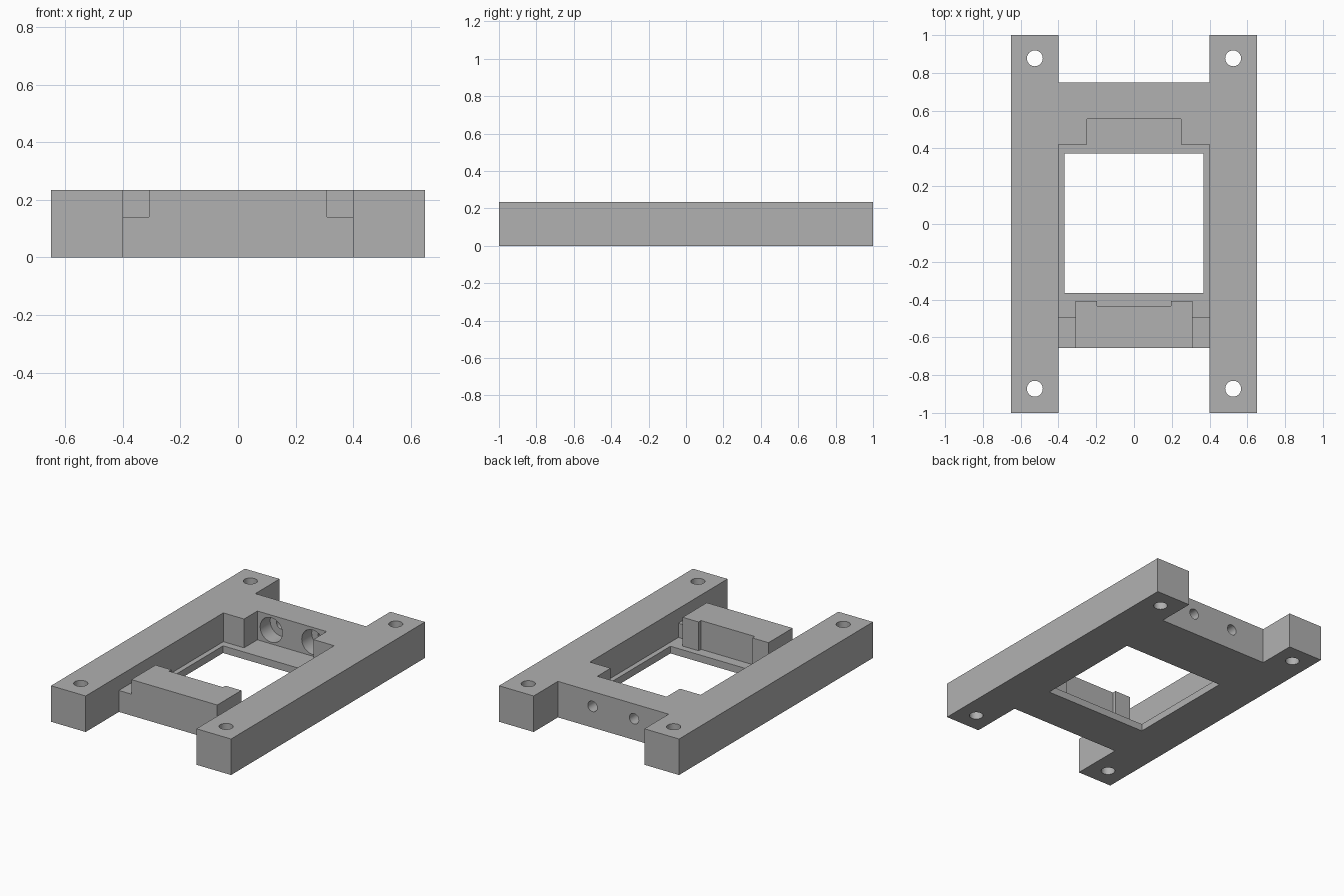
import bpy
import bmesh
from math import pi
from mathutils import Matrix

HEIGHT, FLOOR, STEP, TOP = 0.235, 0.047, 0.14, 0.3

if "Cube" in bpy.data.objects:
    bpy.data.objects.remove(bpy.data.objects["Cube"], do_unlink=True)

grey = bpy.data.materials.new("plain grey")
grey.use_nodes = True
grey.diffuse_color = (0.44, 0.44, 0.44, 1)
grey.node_tree.nodes["Principled BSDF"].inputs["Base Color"].default_value = grey.diffuse_color


def add_object(name, bm):
    bmesh.ops.recalc_face_normals(bm, faces=bm.faces)
    mesh = bpy.data.meshes.new(name)
    bm.to_mesh(mesh)
    bm.free()
    mesh.materials.append(grey)
    obj = bpy.data.objects.new(name, mesh)
    bpy.context.collection.objects.link(obj)
    return obj


def prism(name, outline, z0, z1):
    """Extrude a plan outline between two heights."""
    bm = bmesh.new()
    face = bm.faces.new([bm.verts.new((x, y, z0)) for x, y in outline])
    top = bmesh.ops.extrude_face_region(bm, geom=[face])["geom"]
    bmesh.ops.translate(bm, vec=(0, 0, z1 - z0),
                        verts=[v for v in top if isinstance(v, bmesh.types.BMVert)])
    return add_object(name, bm)


def box(name, x0, x1, y0, y1, z0, z1):
    return prism(name, [(x0, y0), (x1, y0), (x1, y1), (x0, y1)], z0, z1)


def cylinder(name, centre, radius, depth, along_y=False):
    bm = bmesh.new()
    matrix = Matrix.Translation(centre)
    if along_y:
        matrix = matrix @ Matrix.Rotation(pi / 2, 4, "X")
    bmesh.ops.create_cone(bm, cap_ends=True, segments=40, radius1=radius,
                          radius2=radius, depth=depth, matrix=matrix)
    return add_object(name, bm)


def select(obj):
    bpy.ops.object.select_all(action="DESELECT")
    obj.select_set(True)
    bpy.context.view_layer.objects.active = obj


def cut(obj, cutter):
    """Subtract the cutter from the object and discard it."""
    select(obj)
    mod = obj.modifiers.new("cut", "BOOLEAN")
    mod.operation, mod.solver, mod.object = "DIFFERENCE", "EXACT", cutter
    cutter.hide_render = True
    bpy.ops.object.modifier_apply(modifier=mod.name)
    bpy.data.objects.remove(cutter, do_unlink=True)


def finish(obj):
    select(obj)
    bpy.ops.object.shade_smooth_by_angle(angle=pi / 6)


# Side rails with a mounting hole near each end
for side, name in ((1, "left_rail"), (-1, "right_rail")):
    x0, x1 = sorted((side * 0.4, side * 0.65))
    rail = box(name, x0, x1, -1, 1, 0, HEIGHT)
    for y in (-0.872, 0.877):
        cut(rail, cylinder("mounting_hole", (side * 0.525, y, 0.1), 0.042, 1))
    finish(rail)

# Centre body: bridge, floor and front block in one piece
body = box("centre_body", -0.4, 0.4, -0.657, 0.75, 0, HEIGHT)

# Pocket down to the floor, with a rear notch and a shallow front relief
half = [(0.25, 0.557), (0.25, 0.42), (0.45, 0.42), (0.45, -0.492),
        (0.31, -0.492), (0.31, -0.408), (0.195, -0.408), (0.195, -0.433)]
cut(body, prism("pocket", half + [(-x, y) for x, y in reversed(half)], FLOOR, TOP))

# Square window through the floor
cut(body, box("window", -0.368, 0.368, -0.365, 0.372, -TOP, TOP))

# Lowered shoulders on both ends of the front block
for side in (1, -1):
    x0, x1 = sorted((side * 0.31, side * 0.45))
    cut(body, box("shoulder", x0, x1, -0.8, -0.45, STEP, TOP))

# Counterbored screw holes through the rear bridge
for x in (-0.15, 0.15):
    cut(body, cylinder("counterbore", (x, 0.58, 0.138), 0.08, 0.16, True))
    cut(body, cylinder("screw_hole", (x, 0.7, 0.138), 0.034, 0.24, True))
finish(body)
